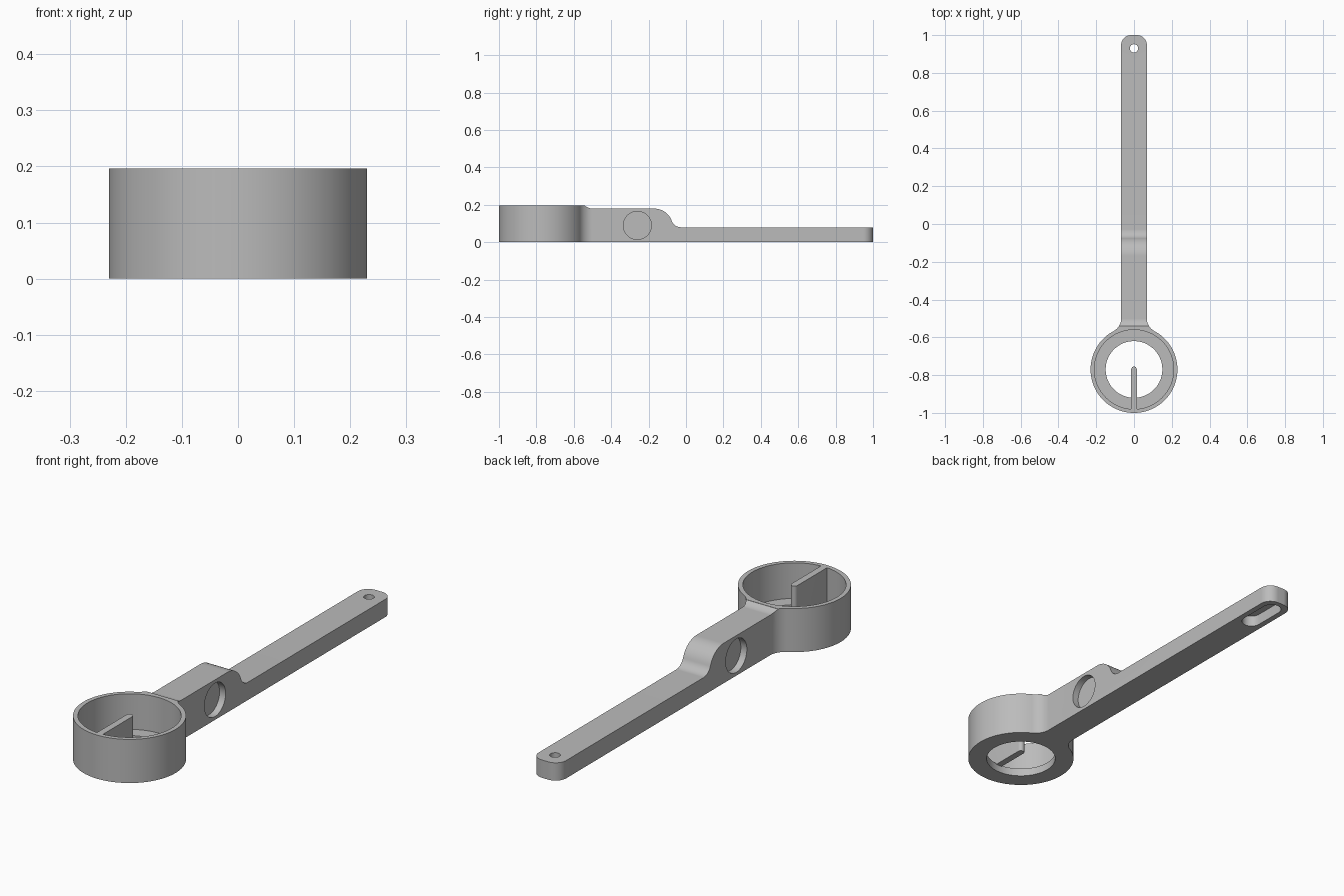
import bpy, bmesh
from math import sin, cos, radians, atan2, pi
from mathutils import Vector, Matrix

if "Cube" in bpy.data.objects:
    bpy.data.objects.remove(bpy.data.objects["Cube"])

grey = bpy.data.materials.new("plain_grey")
grey.use_nodes = True
COLOUR = (0.5, 0.5, 0.5, 1)
grey.diffuse_color = COLOUR
grey.node_tree.nodes["Principled BSDF"].inputs["Base Color"].default_value = COLOUR

RING_Y, RING_R, TOP = -0.77, 0.23, 0.196
ARM_W, ARM_TOP, BAR_TOP = 0.068, 0.18, 0.08


def arc(cx, cy, r, start, end, n=16):
    """Points on an arc, angles in radians."""
    angles = [start + (end - start) * i / n for i in range(n + 1)]
    return [(cx + r * cos(a), cy + r * sin(a)) for a in angles]


def prism(name, points, low, high, along="z"):
    """Extrude a 2D outline along z, or a (y, z) outline along x."""
    bm = bmesh.new()
    if along == "z":
        verts = [bm.verts.new((a, b, low)) for a, b in points]
        move = Vector((0, 0, high - low))
    else:
        verts = [bm.verts.new((low, a, b)) for a, b in points]
        move = Vector((high - low, 0, 0))
    face = bm.faces.new(verts)
    new = bmesh.ops.extrude_face_region(bm, geom=[face])["geom"]
    bmesh.ops.translate(bm, verts=[v for v in new if isinstance(v, bmesh.types.BMVert)], vec=move)
    bmesh.ops.recalc_face_normals(bm, faces=bm.faces)
    mesh = bpy.data.meshes.new(name)
    bm.to_mesh(mesh)
    bm.free()
    mesh.materials.append(grey)
    obj = bpy.data.objects.new(name, mesh)
    bpy.context.collection.objects.link(obj)
    return obj


def disc(cx, cy, r, n=64):
    return arc(cx, cy, r, 0, 2 * pi, n)[:-1]


def combine(target, tool, operation="DIFFERENCE"):
    """Apply a boolean and discard the tool."""
    mod = target.modifiers.new("cut", "BOOLEAN")
    mod.object, mod.operation, mod.solver = tool, operation, "EXACT"
    bpy.context.view_layer.objects.active = target
    bpy.ops.object.modifier_apply(modifier=mod.name)
    bpy.data.objects.remove(tool)


# Plan outline: ring blending through fillets into a round-cornered arm
blend_r, blend_y = 0.076, -0.50
blend_x = ARM_W + blend_r
meet = atan2(blend_y - RING_Y, blend_x)
corner = 0.052
half = arc(0, RING_Y, RING_R, -pi / 2, meet, 48)
half += arc(blend_x, blend_y, blend_r, meet + pi, pi)[1:]
half += arc(ARM_W - corner, 1 - corner, corner, 0, pi / 2)
outline = half + [(-x, y) for x, y in reversed(half[1:])]
body = prism("ring_wrench_body", outline, 0, TOP)

# Stepped top of the arm: small dip behind the ring, then an S-curve down
bend = radians(20)
big_r = ARM_TOP - BAR_TOP
small_r = big_r * sin(bend) / (1 - sin(bend))
step_y = -0.17
steps = [i / 8 for i in range(9)]
profile = [(-0.54 + 0.04 * t, ARM_TOP + 0.015 * (1 - t) ** 2) for t in steps]
profile += arc(step_y, BAR_TOP, big_r, pi / 2, bend)
profile += arc(step_y + (big_r + small_r) * cos(bend), BAR_TOP + small_r, small_r,
               pi + bend, 1.5 * pi)[1:]
profile += [(1.1, BAR_TOP), (1.1, 0.3), (-0.54, 0.3)]
combine(body, prism("step_cutter", profile, -0.4, 0.4, "x"))

# Cup recess and the through hole in its floor
combine(body, prism("cup_cutter", disc(0, RING_Y, 0.21, 96), 0.036, 0.3))
combine(body, prism("hole_cutter", disc(0, RING_Y, 0.15, 96), -0.1, 0.3))

# Shallow round pockets on both sides of the arm
for side in (-1, 1):
    combine(body, prism("pocket_cutter", disc(-0.26, 0.09, 0.075),
                        side * (ARM_W - 0.03), side * 0.1, "x"))

# Pin hole and the slot beneath it
combine(body, prism("pin_cutter", disc(0, 0.93, 0.022, 32), -0.1, 0.2))
slot_r = 0.042
slot = arc(0, 0.935, slot_r, 0, pi) + arc(0, 0.80, slot_r, pi, 2 * pi)
combine(body, prism("slot_cutter", slot, -0.1, 0.05))

# Round-nosed fin reaching from the wall to the ring centre
fin_r = 0.015
fin = arc(0, RING_Y, fin_r, 0, pi, 12) + [(-fin_r, -0.985), (fin_r, -0.985)]
combine(body, prism("fin", fin, 0.032, TOP), "UNION")

bpy.ops.object.select_all(action="DESELECT")
body.select_set(True)
bpy.context.view_layer.objects.active = body
bpy.ops.object.shade_smooth_by_angle(angle=radians(25))
